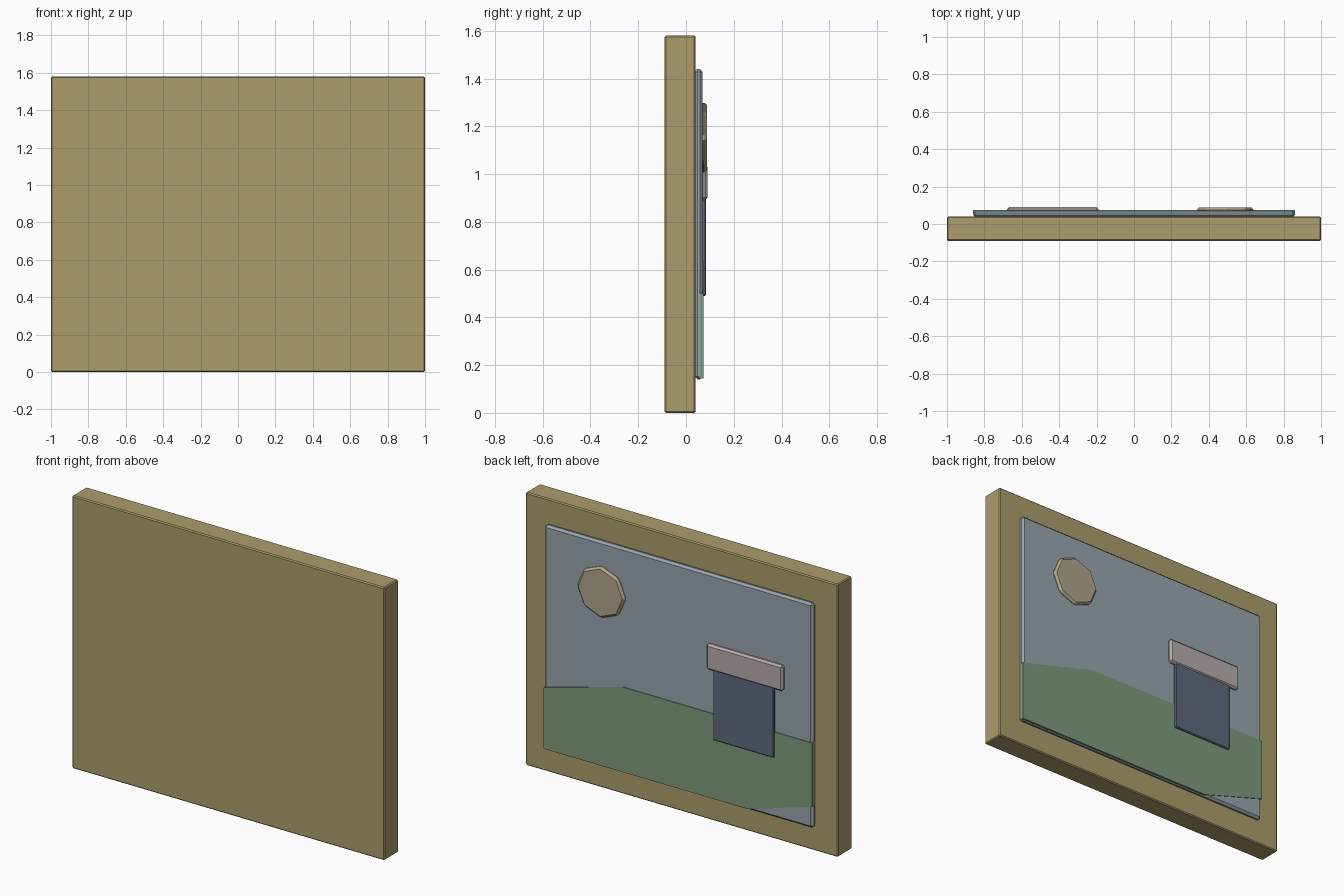
import bpy, bmesh, math

if "Cube" in bpy.data.objects:
    bpy.data.objects.remove(bpy.data.objects["Cube"])


def linear(c):
    return c / 12.92 if c <= 0.04045 else ((c + 0.055) / 1.055) ** 2.4


def paint(obj, rgb):
    mat = bpy.data.materials.new(obj.name + "_colour")
    mat.diffuse_color = [linear(v / 255) for v in rgb] + [1]
    mat.use_nodes = True
    mat.node_tree.nodes["Principled BSDF"].inputs["Base Color"].default_value = mat.diffuse_color
    obj.data.materials.append(mat)


def plate(name, outline, y0, y1, rgb, bevel=0.0):
    """Extrude an (x, z) outline from y0 to y1, with optional chamfers."""
    bm = bmesh.new()
    face = bm.faces.new([bm.verts.new((x, y0, z)) for x, z in outline])
    ext = bmesh.ops.extrude_face_region(bm, geom=[face])
    for v in ext["geom"]:
        if isinstance(v, bmesh.types.BMVert):
            v.co.y = y1
    bmesh.ops.recalc_face_normals(bm, faces=bm.faces[:])
    if bevel:
        bmesh.ops.bevel(bm, geom=bm.edges[:], offset=bevel, segments=1,
                        affect='EDGES')
    mesh = bpy.data.meshes.new(name)
    bm.to_mesh(mesh)
    bm.free()
    obj = bpy.data.objects.new(name, mesh)
    bpy.context.collection.objects.link(obj)
    paint(obj, rgb)
    return obj


def rect(x0, x1, z0, z1):
    return [(x0, z0), (x1, z0), (x1, z1), (x0, z1)]


# Thick wooden frame slab
plate("frame", rect(-1, 1, 0, 1.58), -0.09, 0.04, (171, 157, 107), 0.006)

# Sky panel on the back of the slab
plate("sky_panel", rect(-0.86, 0.86, 0.14, 1.44), 0.036, 0.07,
      (152, 166, 174), 0.012)

# Green hill with sloping shoulder and cut lower corner
hill = [(0.86, 0.145), (0.86, 0.50), (0.354, 0.637), (-0.86, 0.637),
        (-0.86, 0.27), (-0.45, 0.145)]
plate("hill", hill, 0.055, 0.074, (127, 155, 125))

# House wall and overhanging roof
plate("house_wall", rect(-0.62, -0.23, 0.49, 0.93), 0.06, 0.084,
      (94, 106, 127), 0.005)
plate("house_roof", rect(-0.68, -0.19, 0.89, 1.04), 0.06, 0.09,
      (182, 174, 171), 0.011)

# Eight-sided sun disc
sun = [(0.488 + 0.155 * math.cos(i * math.pi / 4),
        1.153 + 0.15 * math.sin(i * math.pi / 4)) for i in range(8)]
plate("sun", sun, 0.06, 0.088, (176, 166, 140), 0.012)
